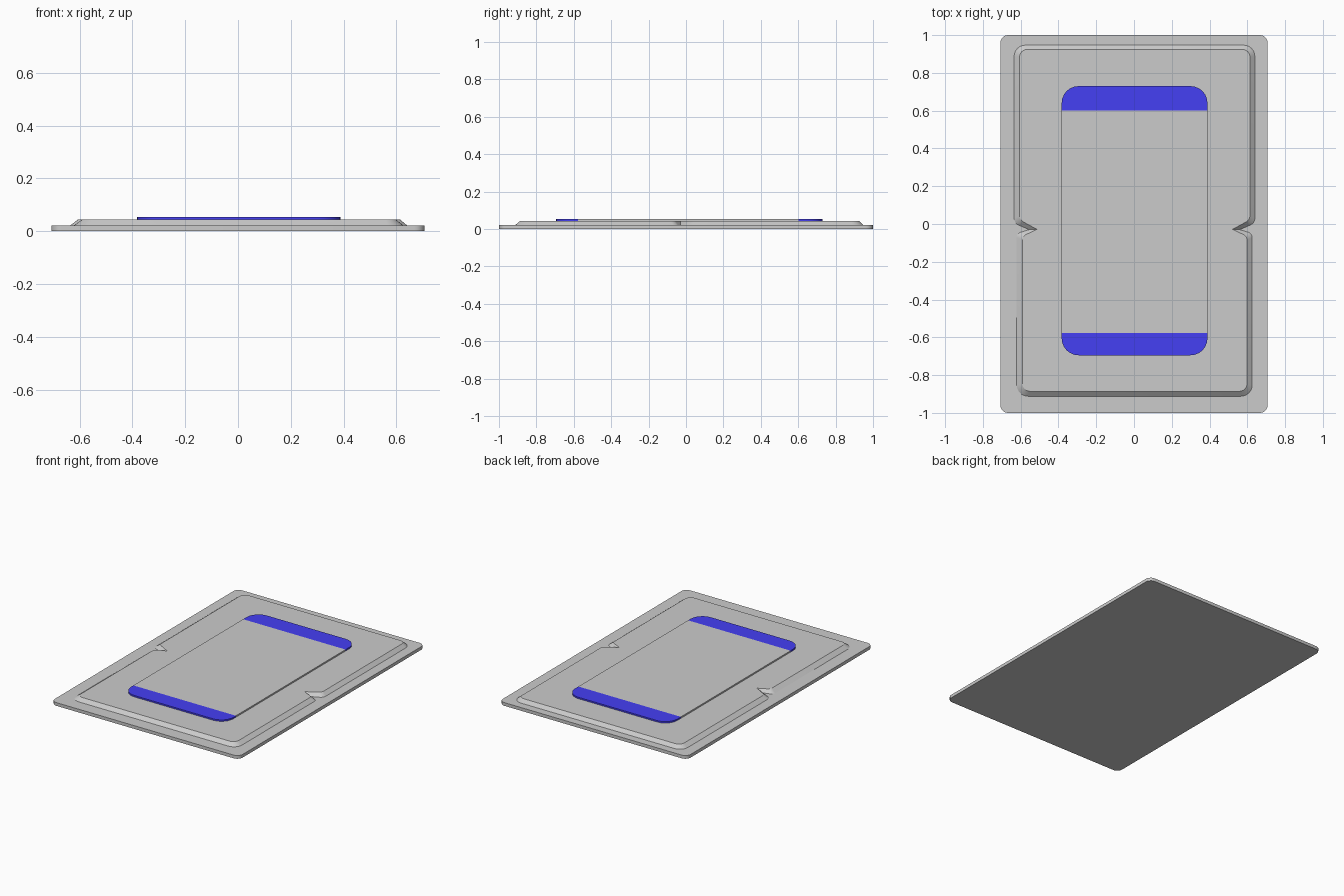
import bpy, bmesh, math
from mathutils import Vector

if "Cube" in bpy.data.objects:
    bpy.data.objects.remove(bpy.data.objects["Cube"])


def fillet(corners, seg=6):
    """Closed outline with rounded corners from (x, y, radius) entries."""
    out = []
    n = len(corners)
    for i, (x, y, r) in enumerate(corners):
        p = Vector((x, y))
        if r == 0:
            out.append(p)
            continue
        a = (Vector(corners[i - 1][:2]) - p).normalized()
        b = (Vector(corners[(i + 1) % n][:2]) - p).normalized()
        half = a.angle(b) / 2
        c = p + (a + b).normalized() * (r / math.sin(half))
        t = r / math.tan(half)
        v0, v1 = p + a * t - c, p + b * t - c
        total = math.pi - 2 * half
        for k in range(seg + 1):
            f = k / seg
            out.append(c + (v0 * math.sin((1 - f) * total) + v1 * math.sin(f * total)) / math.sin(total))
    return out


def loft(name, low, high, z0, z1, color=None):
    """Solid between two matching outlines at two heights."""
    bm = bmesh.new()
    a = [bm.verts.new((p.x, p.y, z0)) for p in low]
    b = [bm.verts.new((p.x, p.y, z1)) for p in high]
    n = len(a)
    for i in range(n):
        j = (i + 1) % n
        bm.faces.new((a[i], a[j], b[j], b[i]))
    bm.faces.new(b)
    bm.faces.new(a[::-1])
    bmesh.ops.recalc_face_normals(bm, faces=bm.faces)
    me = bpy.data.meshes.new(name)
    bm.to_mesh(me)
    bm.free()
    ob = bpy.data.objects.new(name, me)
    bpy.context.collection.objects.link(ob)
    if color:
        mat = bpy.data.materials.get(color[0]) or bpy.data.materials.new(color[0])
        mat.diffuse_color = color[1]
        mat.use_nodes = True
        mat.node_tree.nodes["Principled BSDF"].inputs["Base Color"].default_value = mat.diffuse_color
        me.materials.append(mat)
    bpy.ops.object.select_all(action='DESELECT')
    ob.select_set(True)
    bpy.context.view_layer.objects.active = ob
    bpy.ops.object.shade_smooth_by_angle(angle=math.radians(30))
    return ob


def slab(name, corners, z0, z1, color=None):
    o = fillet(corners)
    return loft(name, o, o, z0, z1, color)


def mirrored(side, shift):
    """Right side outline, bottom to top, followed by its mirror image."""
    return side + [(shift - x, y, r) for x, y, r in reversed(side)]


BLUE = ("blue", (0.06, 0.05, 0.9, 1))
DARK = ("dark_grey", (0.6, 0.6, 0.6, 1))

# Base plate
slab("base_plate", mirrored([(0.707, -1, 0.04), (0.707, 1, 0.04)], 0), 0, 0.022, DARK)

# Raised panel with sloping rim and a V notch on each side
foot = mirrored([(0.626, -0.912, 0.06), (0.626, -0.05, 0.03), (0.56, -0.03, 0),
                 (0.64, 0.005, 0.04), (0.64, 0.947, 0.06)], 0.005)
top = mirrored([(0.598, -0.886, 0.04), (0.598, -0.065, 0.03), (0.522, -0.028, 0),
                (0.614, 0.022, 0.04), (0.614, 0.924, 0.04)], 0.008)
loft("raised_panel", fillet(foot), fillet(top), 0.022, 0.044, DARK)

# Display: grey centre and two blue end bands
L, R, Z0, Z1 = -0.383, 0.389, 0.043, 0.054
slab("display_centre", [(L, -0.578, 0), (R, -0.578, 0), (R, 0.602, 0), (L, 0.602, 0)], Z0, Z1)
slab("upper_band", [(L, 0.602, 0), (R, 0.602, 0), (R, 0.73, 0.09), (L, 0.73, 0.09)], Z0, Z1, BLUE)
slab("lower_band", [(L, -0.695, 0.09), (R, -0.695, 0.09), (R, -0.578, 0), (L, -0.578, 0)], Z0, Z1, BLUE)
